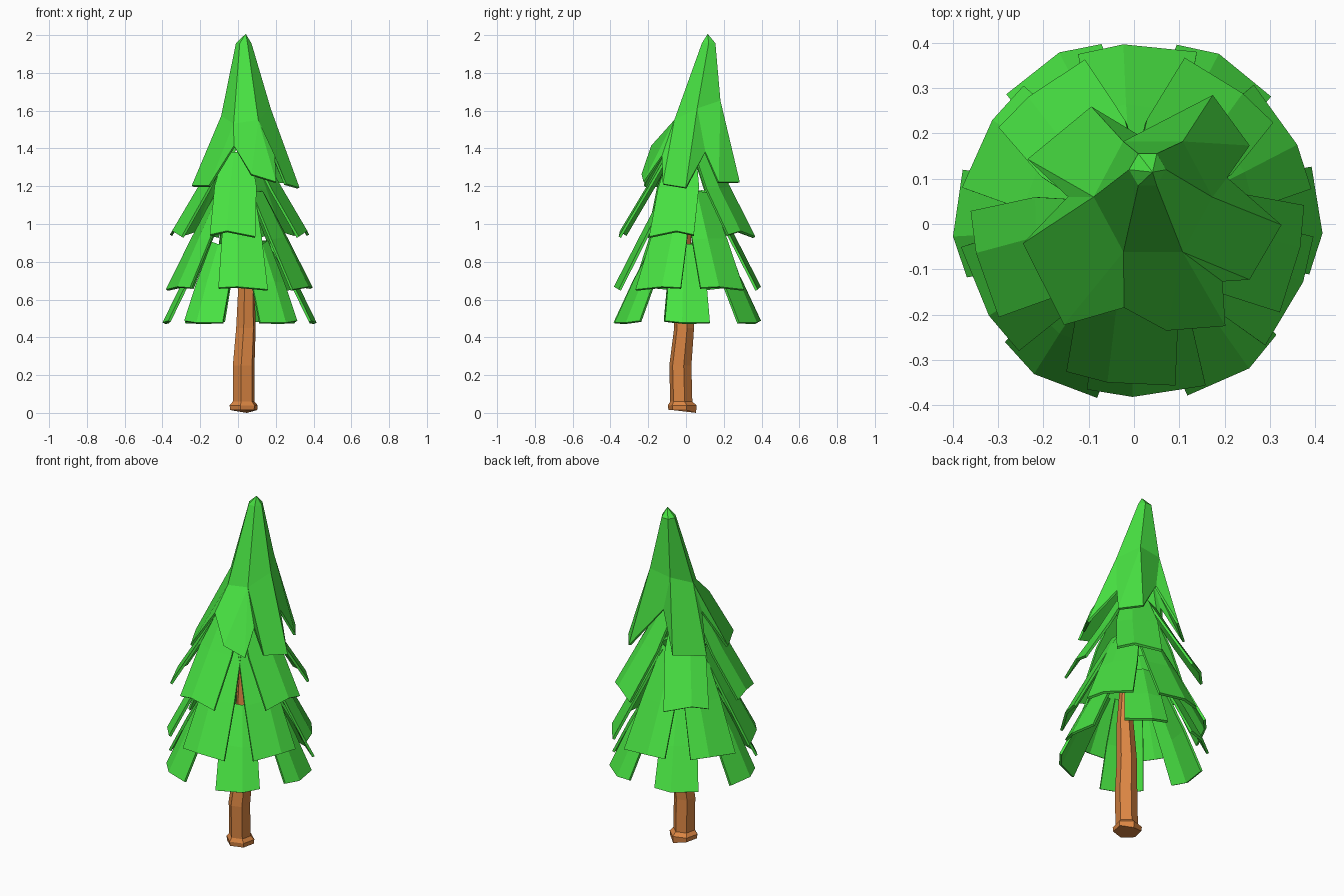
import bpy, bmesh, math, random
from mathutils import Vector

if "Cube" in bpy.data.objects:
    bpy.data.objects.remove(bpy.data.objects["Cube"])

random.seed(4)


def material(name, rgb):
    m = bpy.data.materials.new(name)
    m.diffuse_color = (*rgb, 1)
    m.use_nodes = True
    m.node_tree.nodes["Principled BSDF"].inputs["Base Color"].default_value = m.diffuse_color
    return m


GREEN = material("needles", (0.065, 0.76, 0.055))
BROWN = material("bark", (0.70, 0.235, 0.055))


def finish(bm, name, mat, thickness=0):
    bmesh.ops.remove_doubles(bm, verts=bm.verts, dist=0.001)
    bmesh.ops.recalc_face_normals(bm, faces=bm.faces)
    me = bpy.data.meshes.new(name)
    bm.to_mesh(me)
    bm.free()
    ob = bpy.data.objects.new(name, me)
    bpy.context.collection.objects.link(ob)
    me.materials.append(mat)
    if thickness:
        mod = ob.modifiers.new("thickness", 'SOLIDIFY')
        mod.thickness = thickness
        mod.offset = 0
    return ob


def skin(bm, rows, closed):
    """Join rows of points with quads."""
    vr = [[bm.verts.new(p) for p in row] for row in rows]
    n = len(rows[0])
    for a, b in zip(vr, vr[1:]):
        for i in range(n if closed else n - 1):
            j = (i + 1) % n
            bm.faces.new((a[i], a[j], b[j], b[i]))
    return vr


# Trunk: slightly crooked hexagon with a flared foot
bm = bmesh.new()
rings = [(.03, -.02, .015, .075), (.03, -.02, .04, .078), (.03, -.025, .06, .06),
         (.03, -.03, .25, .06), (.042, -.01, .45, .054),
         (.045, -.02, .68, .045), (.04, 0, 1.1, .03)]
rows = [[Vector((x + r * math.cos(k * math.pi / 3 + .3), y + r * math.sin(k * math.pi / 3 + .3), z))
         for k in range(6)] for x, y, z, r in rings]
rows[0][1].z = 0
vr = skin(bm, rows, True)
bm.faces.new(vr[0])
bm.faces.new(vr[-1])
finish(bm, "trunk", BROWN)


# Branch tiers: overlapping drooping boughs. Profile = (radius, z, width)
def tier(name, angles, profile, ragged):
    bm = bmesh.new()
    for n, deg in enumerate(angles):
        a = math.radians(deg)
        out, side = Vector((math.cos(a), math.sin(a), 0)), Vector((-math.sin(a), math.cos(a), 0))
        flip = 1 if n % 2 else -1
        rows = []
        for k, (r, z, w) in enumerate(profile):
            last = k == len(profile) - 1
            row = []
            # the tip edge is nicked near one corner
            for u, bulge, dz in zip((-.5, .12, .5), (-.012, .012, -.012), (0, ragged, .01)):
                up = dz if last else random.uniform(-.012, .012)
                p = out * (r + bulge - .5 * up) + side * (u * w * flip)
                row.append(p + Vector((.008, .008, z + up)))
            rows.append(row)
        skin(bm, rows, False)
    finish(bm, name, GREEN, .014)


tier("lower_branches", (0, 60, 119, 181, 240, 303),
     [(.17, .90, .15), (.285, .69, .20), (.39, .475, .235)], 0)
tier("middle_branches", (273, 335, 30, 90, 150, 208),
     [(.11, 1.17, .14), (.24, .92, .21), (.378, .65, .26)], .015)
tier("upper_branches", (264, 346, 55, 127, 196),
     [(.10, 1.38, .14), (.205, 1.19, .22), (.36, .93, .24)], .03)

# Crown: leaning hollow cone with a ragged skirt of tongues and notches
skirt = [(.20, .10, 1.38), (.25, .17, 1.22), (.17, .28, 1.22), (.01, .19, 1.44),
         (-.09, .255, 1.22), (-.23, .14, 1.21), (-.14, .06, 1.42), (-.24, -.04, 1.2),
         (-.15, -.22, 1.2), (-.02, -.18, 1.41), (.07, -.23, 1.26), (.20, -.22, 1.22),
         (.19, -.125, 1.36), (.25, -.12, 1.21), (.32, 0, 1.19)]
bm = bmesh.new()
mid, top = [], []
for x, y, z in skirt:
    a = round(math.atan2(y - .02, x - .03) / (math.pi / 3)) * math.pi / 3
    c, s = math.cos(a), math.sin(a)
    mid.append(Vector((.042 + .125 * c, .06 + .135 * s, 1.59 + .02 * c + .06 * s)))
    top.append(Vector((.03 + .035 * c, .12 + .035 * s, 1.955)))
vr = skin(bm, [[Vector(p) for p in skirt], mid, top], True)
tip = bm.verts.new((.04, .115, 2.0))
for i, v in enumerate(vr[2]):
    bm.faces.new((v, vr[2][(i + 1) % len(skirt)], tip))
finish(bm, "crown", GREEN, .013)
